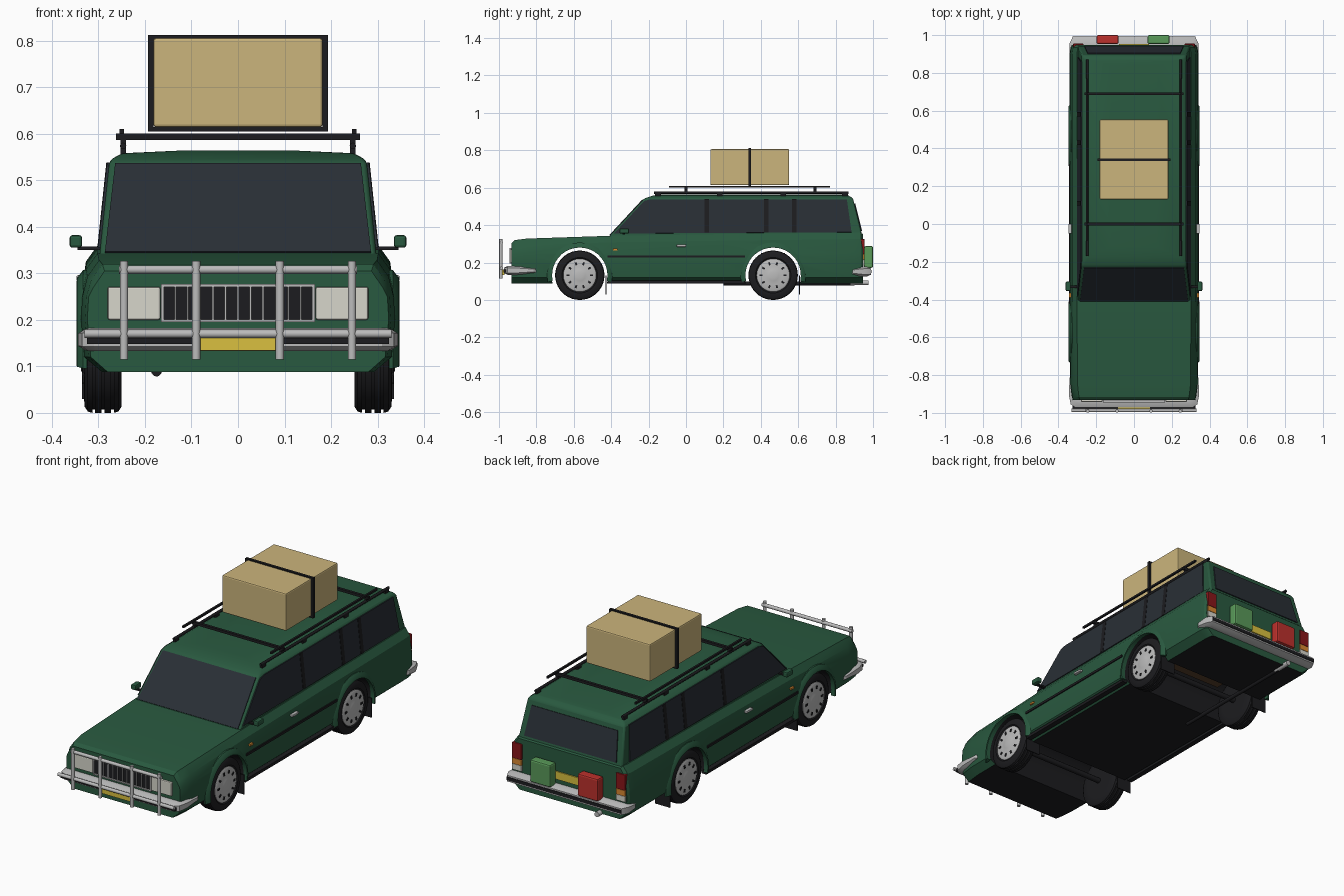
import bpy, bmesh, math
from mathutils import Vector

if "Cube" in bpy.data.objects:
    bpy.data.objects.remove(bpy.data.objects["Cube"])

def mat(name, r, g, b):
    m = bpy.data.materials.new(name)
    m.diffuse_color = (r, g, b, 1)
    m.use_nodes = True
    m.node_tree.nodes["Principled BSDF"].inputs["Base Color"].default_value = m.diffuse_color
    return m

GREEN = mat("paint_green", .022, .1, .05)
BLACK = mat("black", .012, .012, .014)
GLASS = mat("glass", .022, .028, .036)
TAN = mat("cardboard", .6, .46, .2)
CHROME = mat("chrome", .5, .5, .5)
LAMP = mat("headlamp", .68, .67, .6)
YELLOW = mat("plate_yellow", .7, .53, .05)
RED = mat("red", .5, .03, .025)
LAMPRED = mat("lamp_red", .25, .008, .01)
ORANGE = mat("orange", .7, .25, .03)
CAN = mat("can_green", .1, .32, .1)
BROWN = mat("brown", .1, .05, .025)

def make(name, bm, *mats):
    bmesh.ops.recalc_face_normals(bm, faces=bm.faces)
    me = bpy.data.meshes.new(name)
    bm.to_mesh(me)
    bm.free()
    ob = bpy.data.objects.new(name, me)
    bpy.context.collection.objects.link(ob)
    for m in mats:
        me.materials.append(m)
    return ob

def smooth(ob, deg=30):
    bpy.ops.object.select_all(action='DESELECT')
    bpy.context.view_layer.objects.active = ob
    ob.select_set(True)
    bpy.ops.object.shade_smooth_by_angle(angle=math.radians(deg))
    return ob

def loft(name, rings, *mats):
    """Skin a list of equal-length closed rings and cap both ends."""
    bm = bmesh.new()
    vs = [[bm.verts.new(p) for p in r] for r in rings]
    n = len(rings[0])
    for a, b in zip(vs, vs[1:]):
        for i in range(n):
            bm.faces.new((a[i], a[(i + 1) % n], b[(i + 1) % n], b[i]))
    bm.faces.new(vs[0])
    bm.faces.new(vs[-1])
    return make(name, bm, *mats)

def box(name, x, y, z, m, bevel=0):
    """Box from (min, max) ranges."""
    ob = loft(name, [[(x[0], y[0], k), (x[1], y[0], k), (x[1], y[1], k), (x[0], y[1], k)] for k in z], m)
    if bevel:
        b = ob.modifiers.new("bevel", 'BEVEL')
        b.width, b.segments = bevel, 2
    return ob

def tube(name, p, q, r, m, n=12):
    p, q = Vector(p), Vector(q)
    rot = (q - p).to_track_quat('Z', 'Y')
    circ = [rot @ Vector((r * math.cos(t), r * math.sin(t), 0)) for t in (2 * math.pi * i / n for i in range(n))]
    return smooth(loft(name, [[c + e for c in circ] for e in (p, q)], m), 50)

def panel(name, pts, m, t=.006):
    bm = bmesh.new()
    bm.faces.new([bm.verts.new(p) for p in pts])
    ob = make(name, bm, m)
    s = ob.modifiers.new("thickness", 'SOLIDIFY')
    s.thickness, s.offset = t, 0
    return ob

def lathe(name, cx, cy, cz, prof, m, n=40):
    """Revolve (x, radius) pairs about the x axis."""
    return smooth(loft(name, [[(cx + x, cy + r * math.cos(2 * math.pi * i / n), cz + r * math.sin(2 * math.pi * i / n))
                               for i in range(n)] for x, r in prof], m), 35)

WHEELS, AXLE = (-.568, .466), .132

# lower body: lofted cross-sections, wheel wells cut through
def section(y, w, zt):
    half = [(.295, .088), (.333, .12), (.341, .2), (.338, .25), (.327, zt - .035), (.302, zt)]
    half = [(x * w, z) for x, z in half]
    return [(x, y, z) for x, z in half] + [(-x, y, z) for x, z in reversed(half)]

body = loft("lower_body", [section(*s) for s in ((-.932, .95, .305), (-.915, .965, .32), (-.85, .99, .328),
            (-.4, 1, .343), (.2, 1, .352), (.9, 1, .36), (.935, .985, .36), (.947, .96, .35))], GREEN, BLACK)
for f in body.data.polygons:
    if f.normal.z < -.9:
        f.material_index = 1
for y in WHEELS:
    cut = lathe("well_cutter", 0, y, AXLE, [(-.5, .152), (.5, .152)], GREEN)
    cut.data.materials.append(BLACK)
    for f in cut.data.polygons:
        f.material_index = 1
    b = body.modifiers.new("well", 'BOOLEAN')
    b.operation, b.object, b.solver = 'DIFFERENCE', cut, 'EXACT'
    bpy.context.view_layer.objects.active = body
    bpy.ops.object.modifier_apply(modifier=b.name)
    bpy.data.objects.remove(cut)
smooth(body, 20)

# cabin with crowned roof
def rect(w, y0, y1, z):
    return [(-w, y0, z), (w, y0, z), (w, y1, z), (-w, y1, z)]
cabin = loft("cabin", [rect(.298, -.415, .945, .335), rect(.276, -.222, .893, .543),
                       rect(.25, -.175, .87, .558), rect(.12, -.12, .84, .564)], GREEN)
bev = cabin.modifiers.new("bevel", 'BEVEL')
bev.width, bev.segments, bev.limit_method, bev.angle_limit = .008, 2, 'ANGLE', .3
smooth(cabin, 30)

# glass and pillars
def k(z): return (z - .335) / .208
def wx(z): return .298 - .022 * k(z) + .002
def fy(z): return -.415 + .193 * k(z) - .002
def ry(z): return .945 - .052 * k(z) + .002
panel("windscreen", [(x, fy(z), z) for x, z in ((-.286, .345), (.286, .345), (.264, .535), (-.264, .535))], GLASS)
panel("rear_window", [(x, ry(z), z) for x, z in ((-.262, .368), (.262, .368), (.245, .515), (-.245, .515))], GLASS)
for s in (-1, 1):
    panel("side_window", [(s * wx(z), y, z) for y, z in ((-.385, .355), (-.225, .528), (-.19, .538), (.86, .538), (.885, .362))], GLASS)
    for y in (.11, .43, .58):
        panel("pillar", [(s * wx(z), y + d, z) for d, z in ((-.012, .36), (.012, .36), (.012, .538), (-.012, .538))], BLACK, .009)

# wheels, arches, mud flaps
for y in WHEELS:
    for s in (-1, 1):
        c = s * .29
        prof = [(-.04, .085), (-.04, .118), (-.033, .129)]
        for g in (-.02, 0, .02):
            prof += [(g - .003, .132), (g - .003, .125), (g + .003, .125), (g + .003, .132)]
        prof += [(.033, .129), (.04, .118), (.041, .095), (.034, .087)]
        lathe("tyre", c, y, AXLE, [(s * x, r) for x, r in prof], BLACK)
        lathe("hubcap", c, y, AXLE, [(s * x, r) for x, r in ((.02, .088), (.038, .088), (.042, .08), (.04, .05), (.045, .03), (.047, .015))], CHROME)
        for i in range(10):
            a = 2 * math.pi * i / 10
            u, v = Vector((0, math.cos(a), math.sin(a))), Vector((0, -math.sin(a), math.cos(a)))
            o = Vector((c + s * .043, y, AXLE)) + u * .064
            panel("hub_slot", [o + u * p + v * q for p, q in ((-.008, -.005), (.008, -.005), (.008, .005), (-.008, .005))], BLACK, .003)
        lip = []
        for i in range(21):
            a = math.radians(-12 + 204 * i / 20)
            lip.append([(s * x, y + r * math.cos(a), AXLE + r * math.sin(a)) for x, r in
                        ((.325, .148), (.347, .148), (.346, .158), (.333, .175), (.325, .175))])
        smooth(loft("wheel_arch", lip, GREEN), 40)
        x0, x1 = sorted((s * .25, s * .335))
        box("mud_flap", (x0, x1), (y + .138, y + .143), (.03, .13), BLACK)
    tube("axle", (-.26, y, AXLE), (.26, y, AXLE), .014, BLACK)
for y in (.40, .48):
    box("brown_crossmember", (-.2, .2), (y, y + .05), (.215, .25), BROWN)

# bumpers wrapping round the corners
def bumper(name, path, z0, z1, depth, m):
    rings = []
    for x, y, t in path:
        d = depth * (1 if y > 0 else -1)
        zc, h = (z0 + z1) / 2, (z1 - z0) / 2 * t
        xi, yi = x * .92, y - d
        rings.append([(x, y, zc - h * .6), (x, y, zc + h * .6), ((x + xi) / 2, (y + yi) / 2, zc + h),
                      (xi, yi, zc + h), (xi, yi, zc - h), ((x + xi) / 2, (y + yi) / 2, zc - h)])
    return smooth(loft(name, rings, m), 30)

def mirror(half): return half + [(-x, y, t) for x, y, t in reversed(half)]
front, rear = [(-.342, -.815, .5), (-.344, -.91, .9), (-.335, -.955, 1), (-.31, -.972, 1)], [(-.342, .9, .6), (-.342, .955, 1), (-.325, .99, 1)]
bumper("front_bumper", mirror(front), .133, .182, .04, CHROME)
bumper("rear_bumper", mirror(rear), .125, .178, .045, CHROME)
box("front_bumper_strip", (-.325, .325), (-.976, -.96), (.148, .163), BLACK)
box("rear_bumper_strip", (-.325, .325), (.975, .993), (.143, .16), BLACK)
box("front_plate", (-.085, .085), (-.982, -.97), (.134, .164), YELLOW)
box("rear_plate", (-.08, .08), (.94, .953), (.2, .24), YELLOW)

# bull bar
for z, w in ((.308, .256), (.17, .33)):
    tube("bull_bar_rail", (-w, -.987, z), (w, -.987, z), .009, CHROME)
for x in (-.245, -.09, .09, .245):
    tube("bull_bar_post", (x, -.99, .115), (x, -.99, .326), .009, CHROME)

# grille and lamps
box("grille_back", (-.16, .16), (-.937, -.92), (.197, .275), BLACK)
for z in (.195, .271):
    box("grille_frame", (-.165, .165), (-.944, -.92), (z, z + .006), CHROME)
for s in (-1, 1):
    box("grille_frame", (s * .162 - .003, s * .162 + .003), (-.944, -.92), (.195, .277), CHROME)
    box("headlamp", (min(s * .167, s * .28), max(s * .167, s * .28)), (-.942, -.9), (.2, .271), LAMP, .004)
for i in range(11):
    x = -.135 + .027 * i
    box("grille_slat", (x - .002, x + .002), (-.941, -.93), (.2, .272), CHROME)
for s in (-1, 1):
    xs = (min(s * .268, s * .322), max(s * .268, s * .322))
    for n, z0, z1, m in (("tail_lamp_red", .245, .325, LAMPRED), ("tail_lamp_orange", .215, .245, ORANGE), ("tail_lamp_clear", .185, .215, LAMP)):
        box(n, xs, (.92, .955), (z0, z1), m, .003)

# side trim, handles, markers, mirrors
for s in (-1, 1):
    def side(name, x0, x1, y, z, m, bv=0):
        box(name, (min(s * x0, s * x1), max(s * x0, s * x1)), y, z, m, bv)
    side("side_trim", .33, .345, (-.42, .315), (.226, .238), BLACK)
    side("sill", .31, .337, (-.42, .315), (.089, .104), BLACK)
    side("door_handle", .33, .347, (-.05, 0), (.284, .296), CHROME, .003)
    side("side_marker", .33, .343, (-.39, -.365), (.264, .274), ORANGE)
    side("mirror_arm", .28, .345, (-.34, -.325), (.35, .358), BLACK)
    side("mirror_housing", .335, .362, (-.355, -.305), (.355, .382), GREEN, .006)

# roof rails and rack
for s in (-1, 1):
    tube("roof_rail", (s * .247, -.17, .574), (s * .247, .87, .574), .007, BLACK, 8)
    for y in (-.15, .18, .52, .85):
        box("rail_foot", (s * .247 - .006, s * .247 + .006), (y - .015, y + .015), (.548, .572), BLACK)
    box("rack_side_bar", (s * .25 - .005, s * .25 + .005), (-.09, .77), (.6, .61), BLACK)
for y in (0, .69):
    box("rack_cross_bar", (-.262, .262), (y - .007, y + .007), (.587, .6), BLACK)
    for s in (-1, 1):
        box("rack_foot", (s * .247 - .006, s * .247 + .006), (y - .007, y + .007), (.574, .59), BLACK)

# cargo box and strap
box("cargo_box", (-.182, .182), (.13, .552), (.614, .806), TAN, .006)
for z in (.605, .803):
    box("strap", (-.193, .193), (.334, .348), (z, z + .009), BLACK)
for x in (-.193, .182):
    box("strap", (x, x + .011), (.334, .348), (.605, .812), BLACK)

# fuel cans and exhaust
for x, m in ((-.14, RED), (.13, CAN)):
    box("fuel_can", (x - .058, x + .058), (.953, 1), (.172, .288), m, .008)
tube("exhaust_pipe", (-.175, .2, .088), (-.175, .9, .088), .01, BLACK)
tube("exhaust_tip", (-.175, .88, .092), (-.175, .975, .092), .013, CHROME)
